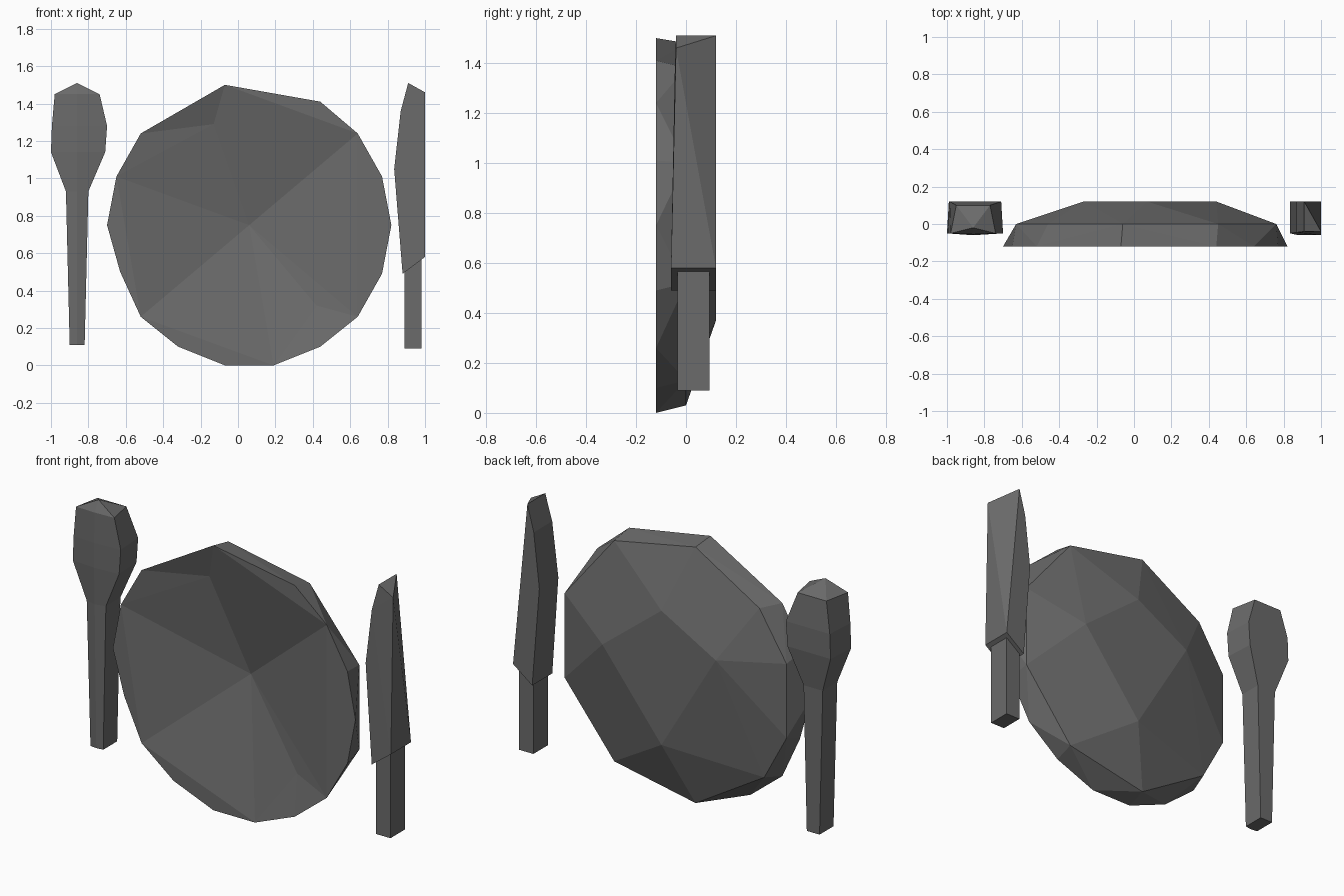
import bpy, bmesh

if "Cube" in bpy.data.objects:
    bpy.data.objects.remove(bpy.data.objects["Cube"])

# Dark steel grey shared by all parts
steel = bpy.data.materials.new("dark_grey")
steel.diffuse_color = (.145, .145, .145, 1)
steel.use_nodes = True
steel.node_tree.nodes["Principled BSDF"].inputs["Base Color"].default_value = steel.diffuse_color


def finish(bm, name):
    bmesh.ops.recalc_face_normals(bm, faces=bm.faces[:])
    me = bpy.data.meshes.new(name)
    bm.to_mesh(me)
    bm.free()
    me.materials.append(steel)
    ob = bpy.data.objects.new(name, me)
    bpy.context.collection.objects.link(ob)
    return ob


def loft(name, rings):
    # Join equal-sized rings; a one-point ring closes to a tip
    bm = bmesh.new()
    loops = [[bm.verts.new(p) for p in r] for r in rings]
    for a, b in zip(loops, loops[1:]):
        n = len(a)
        for i in range(n):
            j = (i + 1) % n
            bm.faces.new((a[i], a[j], b[0]) if len(b) == 1 else (a[i], a[j], b[j], b[i]))
    bm.faces.new(loops[0])
    if len(loops[-1]) > 2:
        bm.faces.new(loops[-1])
    return finish(bm, name)


def hull(points):
    bm = bmesh.new()
    for p in points:
        bm.verts.new(p)
    bmesh.ops.convex_hull(bm, input=bm.verts[:])
    return bm


# Plate: faceted domed back through three outlines (x, z)
rim = [(.82, .75), (.77, 1.01), (.64, 1.24), (.44, 1.41), (-.07, 1.5), (-.52, 1.24),
       (-.65, 1.01), (-.70, .75), (-.63, .5), (-.52, .26), (-.32, .1), (-.07, 0),
       (.19, 0), (.44, .1), (.64, .26), (.77, .49)]
middle = [(.76, 1.0), (.45, 1.38), (-.06, 1.48), (-.46, 1.24), (-.63, .97),
          (-.63, .55), (-.49, .29), (-.06, .03), (.45, .13), (.76, .52)]
foot = [(.44, .84), (.07, 1.13), (-.27, .94), (.07, .37)]
bm = hull([(x, y, z) for y, line in ((-.12, rim), (0, middle), (.12, foot)) for x, z in line])
front = [f for f in bm.faces if all(v.co.y < -.11 for v in f.verts)]
bmesh.ops.delete(bm, geom=front, context='FACES_ONLY')
bmesh.ops.delete(bm, geom=[e for e in bm.edges if not e.link_faces], context='EDGES')

# Plate: shallow dished front (numbers are rim corners)
rv = [min(bm.verts, key=lambda v: (v.co.x - x) ** 2 + (v.co.y + .12) ** 2 + (v.co.z - z) ** 2)
      for x, z in rim]
c = bm.verts.new((.06, .03, .75))
a = bm.verts.new((-.13, -.07, 1.29))
b = bm.verts.new((.42, -.07, .32))
for f in ((c, a, 6), (a, 5, 6), (a, 4, 5), (a, 2, 4), (2, 3, 4), (c, 2, a),
          (c, 6, 9), (6, 7, 8, 9), (c, 9, 12), (9, 10, 11, 12), (c, 12, b),
          (b, 12, 13), (b, 13, 14), (c, b, 14), (c, 14, 2), (14, 15, 0, 1, 2)):
    bm.faces.new([rv[v] if isinstance(v, int) else v for v in f])
finish(bm, "plate")


# Spoon: five-sided sections with a slight ridge down the front
def section(z, x0, x1, y0, y1, ridge, inset=0):
    return [(x0, y0, z), (-.86, ridge, z), (x1, y0, z), (x1 - inset, y1, z), (x0 + inset, y1, z)]


loft("spoon", [section(.11, -.9, -.82, -.035, .09, -.04),
               section(.93, -.92, -.8, -.04, .09, -.055),
               section(1.14, -1.0, -.71, -.05, .12, -.06, .01),
               section(1.28, -.995, -.70, -.05, .12, -.06, .01),
               section(1.45, -.98, -.74, -.05, .1, -.055, .03),
               [(-.86, -.02, 1.51)]])

# Knife blade: faceted outline, its spine slanting away at the back
front_edge = [(.91, -.04, 1.51), (1, -.04, 1.46), (1, -.06, .58),
              (.88, -.06, .49), (.835, -.05, 1.05), (.87, -.045, 1.36)]
back_edge = [(x, .12, z) for x, y, z in front_edge if z != 1.46]
finish(hull(front_edge + back_edge), "knife_blade")

# Knife handle: box tucked into the blade
loft("knife_handle", [[(x, y, z) for x, y in ((.89, -.035), (.98, -.035), (.98, .095), (.89, .095))]
                      for z in (.09, .57)])
